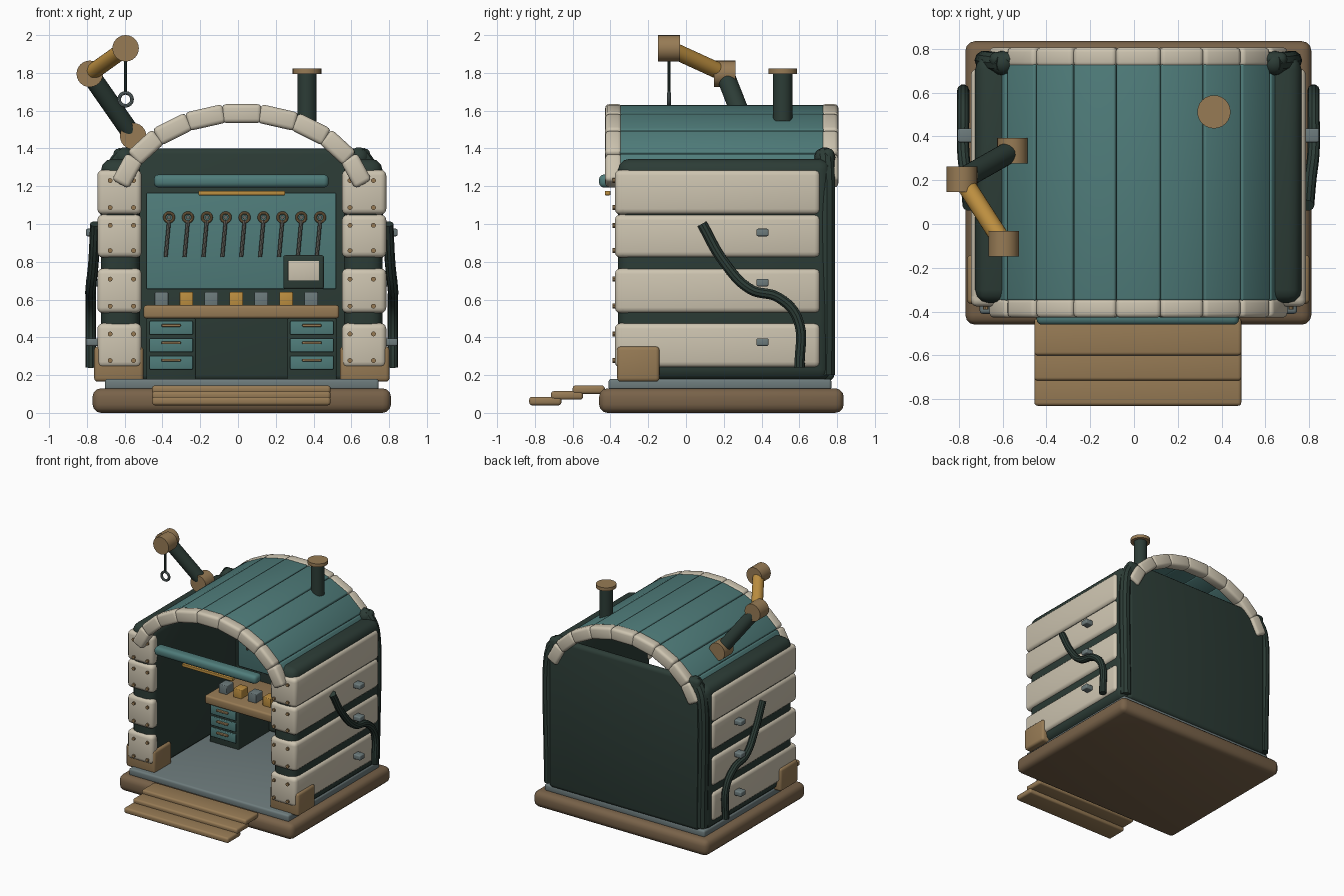
import bpy, bmesh
from math import sin, cos, radians, atan2
from mathutils import Vector, Matrix

cube = bpy.data.objects.get("Cube")
if cube:
    bpy.data.objects.remove(cube, do_unlink=True)

CX = 0.02  # symmetry plane of the workshop


def material(name, hexcode):
    srgb = [int(hexcode[i:i + 2], 16) / 255 for i in (0, 2, 4)]
    col = [c / 12.92 if c < 0.04 else ((c + 0.055) / 1.055) ** 2.4 for c in srgb] + [1]
    m = bpy.data.materials.new(name)
    m.use_nodes = True
    m.diffuse_color = col
    m.node_tree.nodes["Principled BSDF"].inputs["Base Color"].default_value = col
    return m


CREAM = material("cream", "CDC4B0")
TEAL = material("teal", "4F7C7A")
DARK = material("dark_green", "2C3C36")
BROWN = material("tan_brown", "977B55")
EARTH = material("dark_brown", "786249")
AMBER = material("amber", "BD8F40")
GREY = material("blue_grey", "6D7B7C")
STEEL = material("tool_steel", "66665F")


def finish(name, mesh, mat):
    for p in mesh.polygons:
        p.use_smooth = True
    mesh.set_sharp_from_angle(angle=radians(35))
    mesh.materials.clear()
    mesh.materials.append(mat)
    ob = bpy.data.objects.new(name, mesh)
    bpy.context.collection.objects.link(ob)
    return ob


def from_bm(name, bm, mat):
    mesh = bpy.data.meshes.new(name)
    bm.to_mesh(mesh)
    bm.free()
    return finish(name, mesh, mat)


def block(name, centre, size, mat, bevel=0.01, turn=0):
    """Rounded box, optionally turned about the y axis."""
    bm = bmesh.new()
    bmesh.ops.create_cube(bm, size=1, matrix=Matrix.Diagonal((*size, 1)))
    if bevel:
        bmesh.ops.bevel(bm, geom=bm.edges[:], offset=min(bevel, min(size) * 0.48),
                        segments=3, profile=0.5, affect='EDGES')
    bm.transform(Matrix.Translation(centre) @ Matrix.Rotation(turn, 4, 'Y'))
    return from_bm(name, bm, mat)


def box(name, x, y, z, mat, bevel=0.01):
    """Rounded box given as three (low, high) ranges."""
    r = (x, y, z)
    return block(name, [(a + b) / 2 for a, b in r], [abs(b - a) for a, b in r], mat, bevel)


def rod(name, a, b, radius, mat, sides=24):
    a, b = Vector(a), Vector(b)
    d = b - a
    bm = bmesh.new()
    bmesh.ops.create_cone(bm, cap_ends=True, segments=sides, radius1=radius,
                          radius2=radius, depth=d.length)
    bm.transform(Matrix.Translation((a + b) / 2) @ d.to_track_quat('Z', 'Y').to_matrix().to_4x4())
    return from_bm(name, bm, mat)


def tube(name, pts, radius, mat, cyclic=False):
    cu = bpy.data.curves.new(name + "_path", 'CURVE')
    cu.dimensions = '3D'
    cu.bevel_depth, cu.bevel_resolution = radius, 3
    cu.use_fill_caps, cu.resolution_u = True, 8
    sp = cu.splines.new('BEZIER')
    sp.bezier_points.add(len(pts) - 1)
    sp.use_cyclic_u = cyclic
    for bp, p in zip(sp.bezier_points, pts):
        bp.co = p
        bp.handle_left_type = bp.handle_right_type = 'AUTO'
    ob = bpy.data.objects.new(name + "_path", cu)
    bpy.context.collection.objects.link(ob)
    bpy.context.view_layer.update()
    mesh = bpy.data.meshes.new_from_object(ob.evaluated_get(bpy.context.evaluated_depsgraph_get()))
    bpy.data.objects.remove(ob)
    return finish(name, mesh, mat)


def ring(name, c, radius, thick, mat):
    pts = [(c[0] + dx * radius, c[1], c[2] + dz * radius)
           for dx, dz in ((1, 0), (0, 1), (-1, 0), (0, -1))]
    return tube(name, pts, thick, mat, True)


# Base, floor and steps
box("base", (-0.77, 0.81), (-0.46, 0.835), (0, 0.13), EARTH, 0.045)
box("floor", (-0.705, 0.745), (-0.41, 0.77), (0.12, 0.18), GREY, 0.015)
for i in range(3):
    y, z = -0.6 - 0.115 * i, 0.1 - 0.03 * i
    box(f"step_{i + 1}", (-0.455, 0.49), (y, y + 0.17), (z, z + 0.045), BROWN, 0.015)

# Back wall
box("back_wall", (CX - 0.68, CX + 0.68), (0.72, 0.785), (0.17, 1.4), DARK, 0.03)

# Side walls with padding, rivets, guards and hoses
rows = ((0.24, 0.475), (0.528, 0.765), (0.822, 1.05), (1.05, 1.287))
for s, side in ((1, "left"), (-1, "right")):
    def xr(a, b):
        return CX + s * a, CX + s * b
    box(side + "_wall", xr(0.54, 0.745), (-0.36, 0.765), (0.17, 1.345), DARK, 0.06)
    tube(side + "_back_post", [(CX + s * u, y, z) for u, y, z in
         ((0.69, 0.745, 0.2), (0.69, 0.745, 1.24), (0.66, 0.74, 1.32), (0.615, 0.735, 1.375))],
         0.045, DARK)
    bm = bmesh.new()
    bmesh.ops.create_uvsphere(bm, u_segments=16, v_segments=10, radius=0.056)
    bm.transform(Matrix.Translation((CX + s * 0.62, 0.735, 1.35)))
    from_bm(side + "_post_cap", bm, DARK)
    for i, z in enumerate(rows):
        box(f"{side}_side_pad_{i + 1}", xr(0.69, 0.765), (-0.37, 0.71), z, CREAM, 0.03)
        box(f"{side}_front_pad_{i + 1}", xr(0.53, 0.765), (-0.377, -0.3), z, CREAM, 0.03)
        for u in (0.573, 0.697):
            for h in (z[0] + 0.037, z[1] - 0.057):
                x = CX + s * u
                rod(f"{side}_rivet", (x, -0.36, h), (x, -0.39, h), 0.013, BROWN, 10)
    box(side + "_foot_guard", xr(0.52, 0.782), (-0.365, -0.14), (0.165, 0.352), BROWN, 0.02)
    tube(side + "_hose", [(CX + s * u, y, z) for u, y, z in
         ((0.775, 0.085, 1.0), (0.785, 0.2, 0.8), (0.8, 0.34, 0.655), (0.8, 0.49, 0.61),
          (0.8, 0.59, 0.5), (0.8, 0.602, 0.24))], 0.028, DARK)
    for z in (0.375, 0.69, 0.955):
        box(side + "_clamp", xr(0.75, 0.825), (0.373, 0.437), (z - 0.02, z + 0.02), GREY, 0.008)


# Arched roof of straight segments, shared by the trims and the planks
def arch_point(deg, off):
    t = radians(deg)
    n = Vector((0.49 * sin(t), 0, 0.66 * cos(t))).normalized()
    return Vector((CX + 0.66 * sin(t), 0, 1.1 + 0.49 * cos(t))) + n * off


def arch_segment(name, i, off, thick, y, mat, bevel, lap):
    a, b = arch_point(17 * i - 8.5, off), arch_point(17 * i + 8.5, off)
    d, c = b - a, (a + b) / 2
    block(name, (c.x, sum(y) / 2, c.z), (d.length * lap, y[1] - y[0], thick), mat, bevel,
          atan2(-d.z, d.x))


for i in range(-4, 5):
    arch_segment("front_arch_segment", i, 0, 0.1, (-0.428, -0.338), CREAM, 0.022, 1.06)
    arch_segment("back_arch_segment", i, 0, 0.1, (0.717, 0.807), CREAM, 0.022, 1.06)
    arch_segment("roof_plank", i, 0.024, 0.045, (-0.35, 0.73), TEAL, 0.01, 1.0)

# Awning roll and lamp
box("awning_roll", (-0.445, 0.48), (-0.46, -0.37), (1.193, 1.262), TEAL, 0.025)
box("lamp_strip", (-0.21, 0.25), (-0.43, -0.4), (1.152, 1.176), AMBER, 0.005)

# Tool board with hanging spanners
box("tool_board", (-0.485, 0.52), (0.69, 0.73), (0.655, 1.165), TEAL, 0.008)
for i in range(9):
    x = -0.365 + 0.1 * i
    ring("spanner_ring", (x, 0.665, 1.035), 0.024, 0.008, BROWN)
    rod("spanner_peg", (x, 0.7, 1.035), (x, 0.65, 1.035), 0.011, STEEL, 10)
    rod("spanner_handle", (x, 0.665, 1.02), (x - 0.018, 0.665, 0.825), 0.01, STEEL, 8)

# Workbench and drawers
box("bench_top", (-0.5, 0.535), (0.28, 0.73), (0.5, 0.57), BROWN, 0.015)
for x0 in (-0.485, 0.26):
    box("drawer_cabinet", (x0, x0 + 0.262), (0.325, 0.73), (0.17, 0.5), DARK, 0.008)
    for z in (0.23, 0.322, 0.414):
        box("drawer", (x0 + 0.016, x0 + 0.246), (0.31, 0.34), (z, z + 0.072), TEAL, 0.006)
        box("drawer_handle", (x0 + 0.08, x0 + 0.182), (0.292, 0.315),
            (z + 0.042, z + 0.056), BROWN, 0.004)

# Small boxes and the monitor on the bench
for i in range(7):
    x, h = -0.405 + 0.132 * i, 0.036
    box("parts_box", (x - h, x + h), (0.38, 0.47), (0.565, 0.64), AMBER if i % 2 else GREY, 0.006)
box("monitor", (0.24, 0.455), (0.6, 0.7), (0.655, 0.835), DARK, 0.012)
box("monitor_screen", (0.265, 0.43), (0.592, 0.605), (0.7, 0.805), CREAM, 0.004)

# Chimney
rod("chimney", (0.365, 0.512, 1.545), (0.365, 0.512, 1.8), 0.051, DARK)
rod("chimney_cap", (0.365, 0.512, 1.795), (0.365, 0.512, 1.822), 0.076, BROWN)

# Crane arm with cable and hook
joints = [Vector(p) for p in ((-0.555, 0.335, 1.465), (-0.785, 0.205, 1.795), (-0.595, -0.09, 1.93))]
half = Vector((0, 0.058, 0))
for j in joints:
    rod("crane_joint", j - half, j + half, 0.07, BROWN)
rod("lower_crane_arm", joints[0], joints[1], 0.05, DARK)
rod("upper_crane_arm", joints[1], joints[2], 0.043, AMBER)
tip = joints[2]
rod("crane_cable", tip, (tip.x, tip.y, 1.69), 0.009, DARK, 10)
ring("crane_hook", (tip.x, tip.y, 1.66), 0.034, 0.01, GREY)
